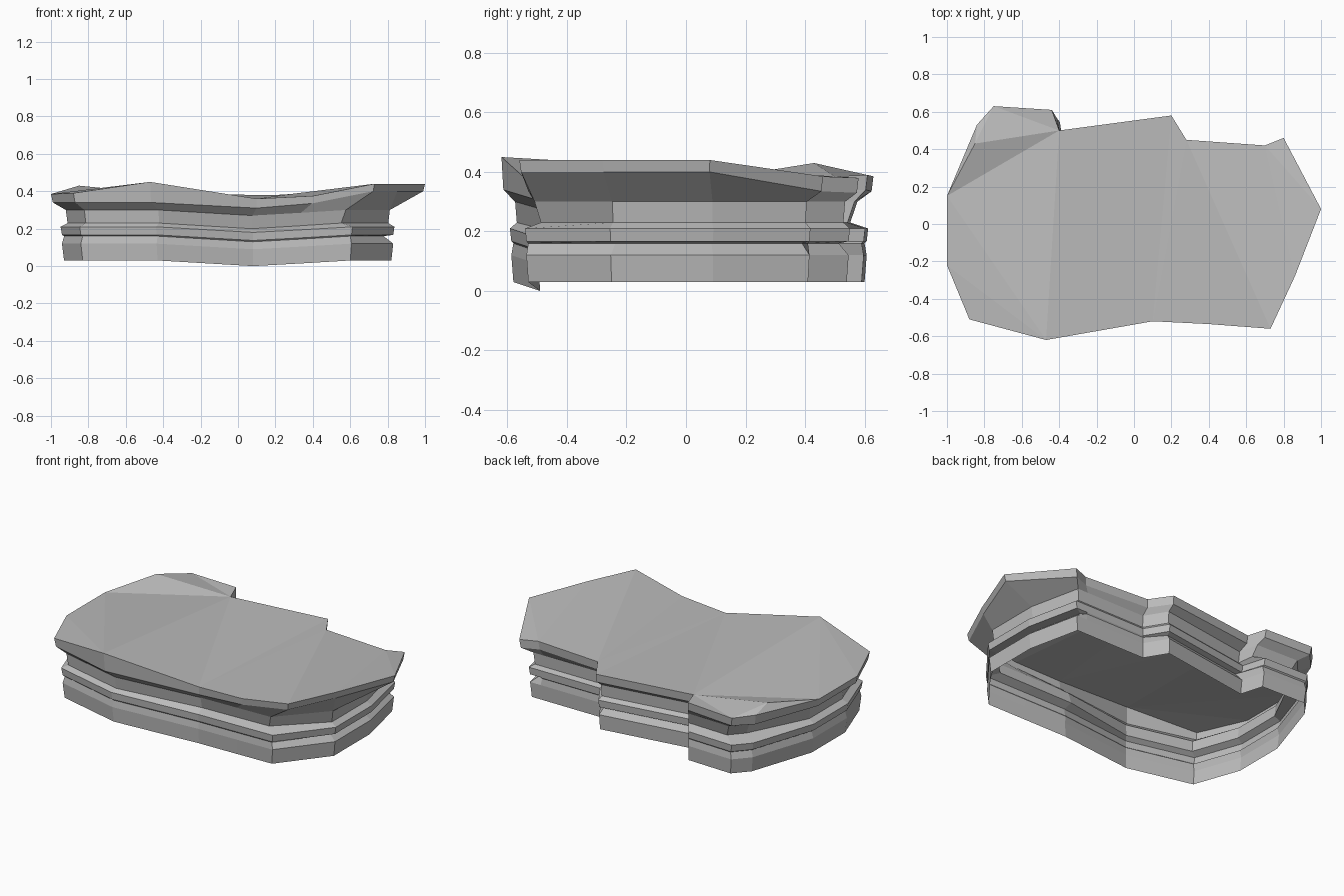
import bpy
import bmesh

cube = bpy.data.objects.get("Cube")
if cube:
    bpy.data.objects.remove(cube, do_unlink=True)

# Plain stone colour
stone = bpy.data.materials.new("grey_stone")
stone.use_nodes = True
stone.diffuse_color = (0.5, 0.5, 0.5, 1)
stone.node_tree.nodes["Principled BSDF"].inputs["Base Color"].default_value = (0.5, 0.5, 0.5, 1)

# Perimeter stations: cap x, y, z, cap edge thickness, wall foot x, y
front = [(-.88, -.51, .39, .05, -.83, -.48), (-.47, -.62, .45, .11, -.43, -.58),
         (.10, -.52, .36, .05, .08, -.49), (.40, -.535, .375, .04, .35, -.51)]
right = [(.73, -.56, .44, .04, .60, -.53), (.86, -.28, .44, .04, .82, -.25),
         (1.0, .08, .44, .04, .82, .09), (.80, .46, .385, .05, .75, .41)]
back = [(.70, .42, .385, .05, .68, .41), (.28, .45, .385, .05, .28, .41),
        (.20, .58, .38, .05, .20, .54), (-.40, .50, .385, .05, -.39, .45),
        (-.44, .61, .39, .05, -.43, .59), (-.75, .63, .385, .05, -.72, .60)]
left = [(-.84, .53, .39, .06, -.80, .51), (-1.0, .15, .385, .045, -.93, .12),
        (-1.0, -.22, .385, .045, -.93, -.20)]
stations = front + right + back + left

# Station groups, by index, that carry the worn grooves
GROOVED = {5, 6, 7, 10, 11}
DEEP_RECESS = {2, 3, 4, 12, 13, 14}


def station_levels(i, cap_x, cap_y, cap_z, edge, x, y):
    """Points up one wall station, from foot to cap rim."""
    foot = {2: 0, 3: .015}.get(i, .03)
    groove = .05 if i in GROOVED else 0
    recess = .08 if i in DEEP_RECESS else .02
    wall = [(0, 0), (.09, -.012), (.13, groove), (.137, -.012),
            (.18, -.02), (.20, recess), (.27, recess * .5)]
    pts = [(x * (1 - inset), y * (1 - inset), foot + rise) for rise, inset in wall]
    pts.append((cap_x * .99, cap_y * .99, cap_z - edge))
    pts.append((cap_x, cap_y, cap_z))
    return pts


bm = bmesh.new()
columns = [[bm.verts.new(p) for p in station_levels(i, *s)] for i, s in enumerate(stations)]

# Ledged side walls
for a, b in zip(columns, columns[1:] + columns[:1]):
    for k in range(len(a) - 1):
        bm.faces.new((a[k], b[k], b[k + 1], a[k + 1]))

# Faceted cap surface, with one raised point near the back corner
rim = [c[-1] for c in columns]
peak = bm.verts.new((-.85, .43, .43))
facets = [(16, 0, 1), (15, 16, 1), (15, 1, 11), (1, 2, 11), (11, 2, 10),
          (2, 9, 10), (2, 3, 9), (3, 4, 9), (4, 5, 8, 9), (5, 6, 8),
          (6, 7, 8), (11, 12, 13)]
for f in facets:
    bm.faces.new([rim[i] for i in f])
for a, b in ((11, 13), (13, 14), (14, 15), (15, 11)):
    bm.faces.new((rim[a], rim[b], peak))

bmesh.ops.recalc_face_normals(bm, faces=bm.faces)
mesh = bpy.data.meshes.new("rock_ledge")
bm.to_mesh(mesh)
bm.free()
mesh.materials.append(stone)
rock = bpy.data.objects.new("rock_ledge", mesh)
bpy.context.collection.objects.link(rock)
